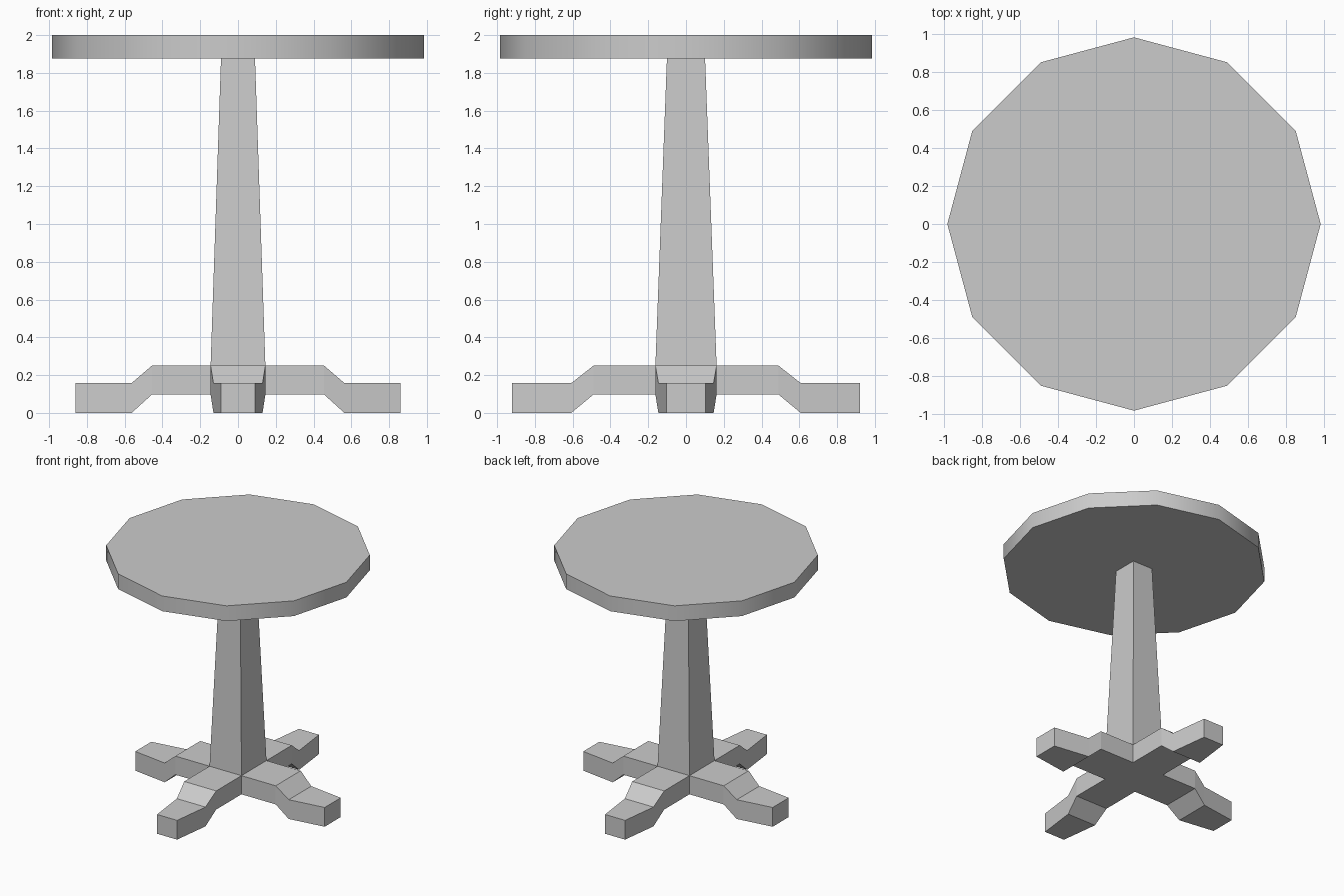
import bpy, bmesh
from mathutils import Vector

if "Cube" in bpy.data.objects:
    bpy.data.objects.remove(bpy.data.objects["Cube"])

def make_object(name, bm):
    bmesh.ops.recalc_face_normals(bm, faces=bm.faces[:])
    mesh = bpy.data.meshes.new(name)
    bm.to_mesh(mesh)
    bm.free()
    obj = bpy.data.objects.new(name, mesh)
    bpy.context.collection.objects.link(obj)
    return obj

def extrude(bm, face):
    return bmesh.ops.extrude_discrete_faces(bm, faces=[face])["faces"][0]

def facing(bm, direction):
    return max(bm.faces, key=lambda f: f.calc_center_median().dot(direction))

# Pedestal: hub block with tapered column and four stepped legs extruded from it
HX, HY, Z0, Z1 = 0.145, 0.162, 0.097, 0.25
bm = bmesh.new()
bmesh.ops.create_cube(bm, size=2)
for v in bm.verts:
    v.co = Vector((v.co.x * HX, v.co.y * HY, Z1 if v.co.z > 0 else Z0))
bm.normal_update()
sides = [(f, f.normal.copy()) for f in bm.faces]

# Leg stations: distance out, half width, bottom, top
legs = {
    0: [(0.456, 0.162, Z0, Z1), (0.563, 0.146, 0.0, 0.158), (0.86, 0.104, 0.0, 0.158)],
    1: [(0.49, 0.145, Z0, Z1), (0.607, 0.13, 0.0, 0.158), (0.92, 0.091, 0.0, 0.158)],
}
for face, n in sides:
    if n.z < -0.5:
        continue
    if n.z > 0.5:
        # Column, left open where it meets the tabletop
        face = extrude(bm, face)
        for v in face.verts:
            v.co = Vector((0.09 if v.co.x > 0 else -0.09,
                           0.101 if v.co.y > 0 else -0.101, 1.875))
        bmesh.ops.delete(bm, geom=[face], context='FACES_ONLY')
        continue
    axis = 0 if abs(n.x) > 0.5 else 1
    for dist, half, low, high in legs[axis]:
        face = extrude(bm, face)
        mid = face.calc_center_median().z
        for v in face.verts:
            v.co[axis] = dist * (1 if n[axis] > 0 else -1)
            v.co[1 - axis] = half if v.co[1 - axis] > 0 else -half
            v.co.z = high if v.co.z > mid else low
make_object("pedestal", bm)

# Twelve-sided tabletop with a softly shaded rim
bpy.ops.mesh.primitive_cylinder_add(vertices=12, radius=0.984, depth=0.125,
                                    location=(0, 0, 1.9375))
top = bpy.context.object
top.name = "tabletop"
bpy.ops.object.shade_smooth_by_angle(angle=0.7)
